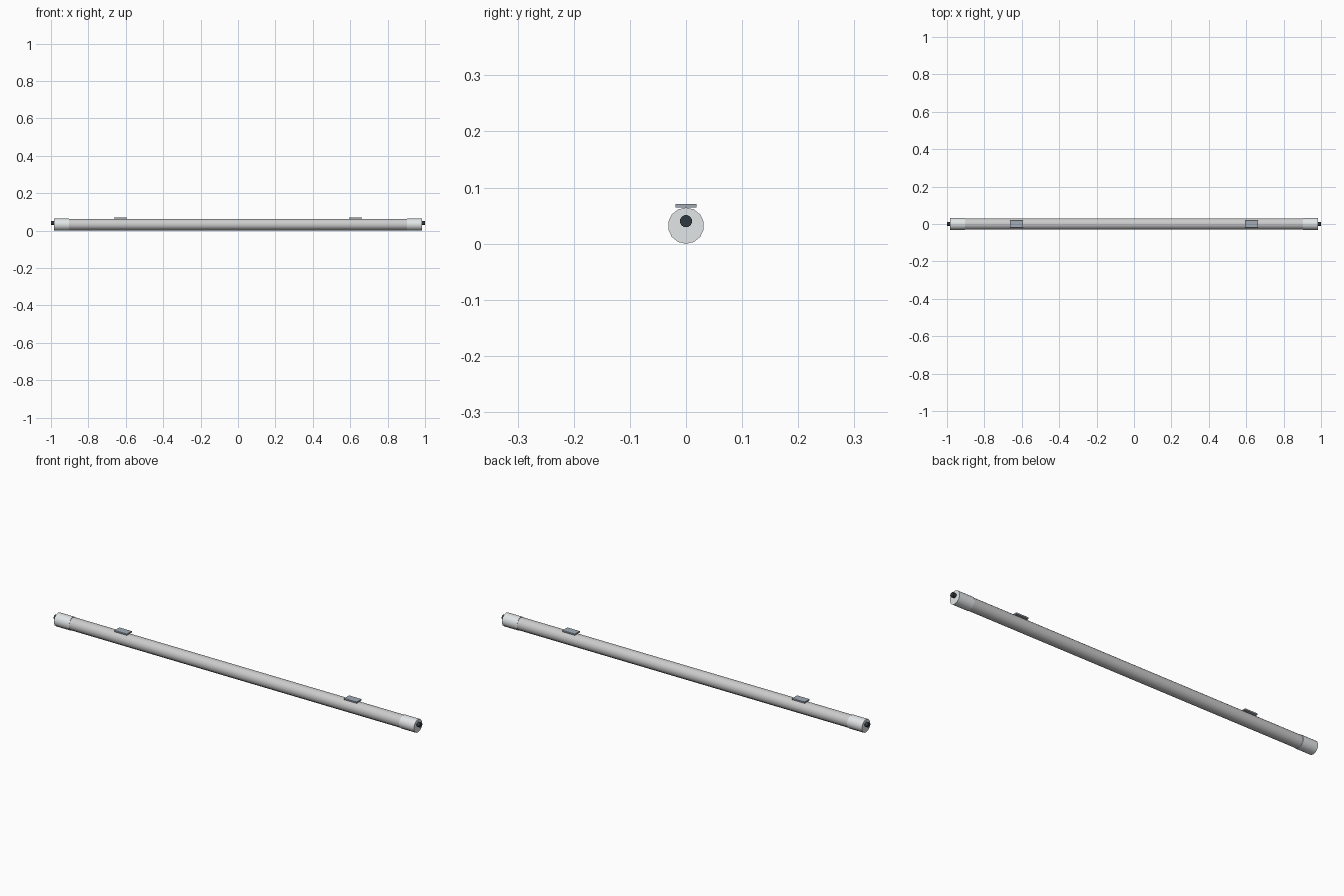
import bpy, math

if "Cube" in bpy.data.objects:
    bpy.data.objects.remove(bpy.data.objects["Cube"])

SIDES = 14
R = 0.0315
ZC = 0.032


def material(name, rgb):
    m = bpy.data.materials.new(name)
    m.diffuse_color = (*rgb, 1)
    m.use_nodes = True
    m.node_tree.nodes["Principled BSDF"].inputs["Base Color"].default_value = m.diffuse_color
    return m


def rod(name, x0, x1, r, z, sides, mat=None):
    """Cylinder along x, with a flat facet at the bottom."""
    bpy.ops.mesh.primitive_cylinder_add(vertices=sides, radius=r, depth=x1 - x0)
    o = bpy.context.object
    o.name = name
    o.rotation_euler = (math.pi / sides, math.pi / 2, 0)
    o.rotation_mode = 'XYZ'
    # spin about its own axis first, then lay it along x
    o.rotation_euler = (0, math.pi / 2, 0)
    for v in o.data.vertices:
        a = math.pi / sides
        x, y = v.co.x, v.co.y
        v.co.x = x * math.cos(a) - y * math.sin(a)
        v.co.y = x * math.sin(a) + y * math.cos(a)
    o.location = ((x0 + x1) / 2, 0, z)
    bpy.ops.object.transform_apply(location=True, rotation=True, scale=True)
    bpy.ops.object.shade_smooth_by_angle(angle=math.radians(40))
    if mat:
        o.data.materials.append(mat)
    return o


cap_mat = material("cap_light_grey", (0.76, 0.79, 0.80))
plug_mat = material("plug_dark", (0.03, 0.04, 0.05))
clip_mat = material("clip_blue_grey", (0.36, 0.41, 0.47))

# long tube
rod("tube", -0.905, 0.905, R - 0.001, ZC, SIDES)

for s, side in ((-1, "left"), (1, "right")):
    # end cap
    a, b = sorted((s * 0.903, s * 0.984))
    rod(side + "_end_cap", a, b, R + 0.0008, ZC, SIDES, cap_mat)

    # cable plug, slightly above the tube axis
    a, b = sorted((s * 0.975, s * 1.0))
    rod(side + "_plug", a, b, 0.011, 0.04, 12, plug_mat)

    # mounting clip on top
    bpy.ops.mesh.primitive_cube_add(size=1, location=(s * 0.628, 0, 0.0675))
    clip = bpy.context.object
    clip.name = side + "_mounting_clip"
    clip.scale = (0.068, 0.038, 0.007)
    bpy.ops.object.transform_apply(location=False, rotation=False, scale=True)
    clip.data.materials.append(clip_mat)
